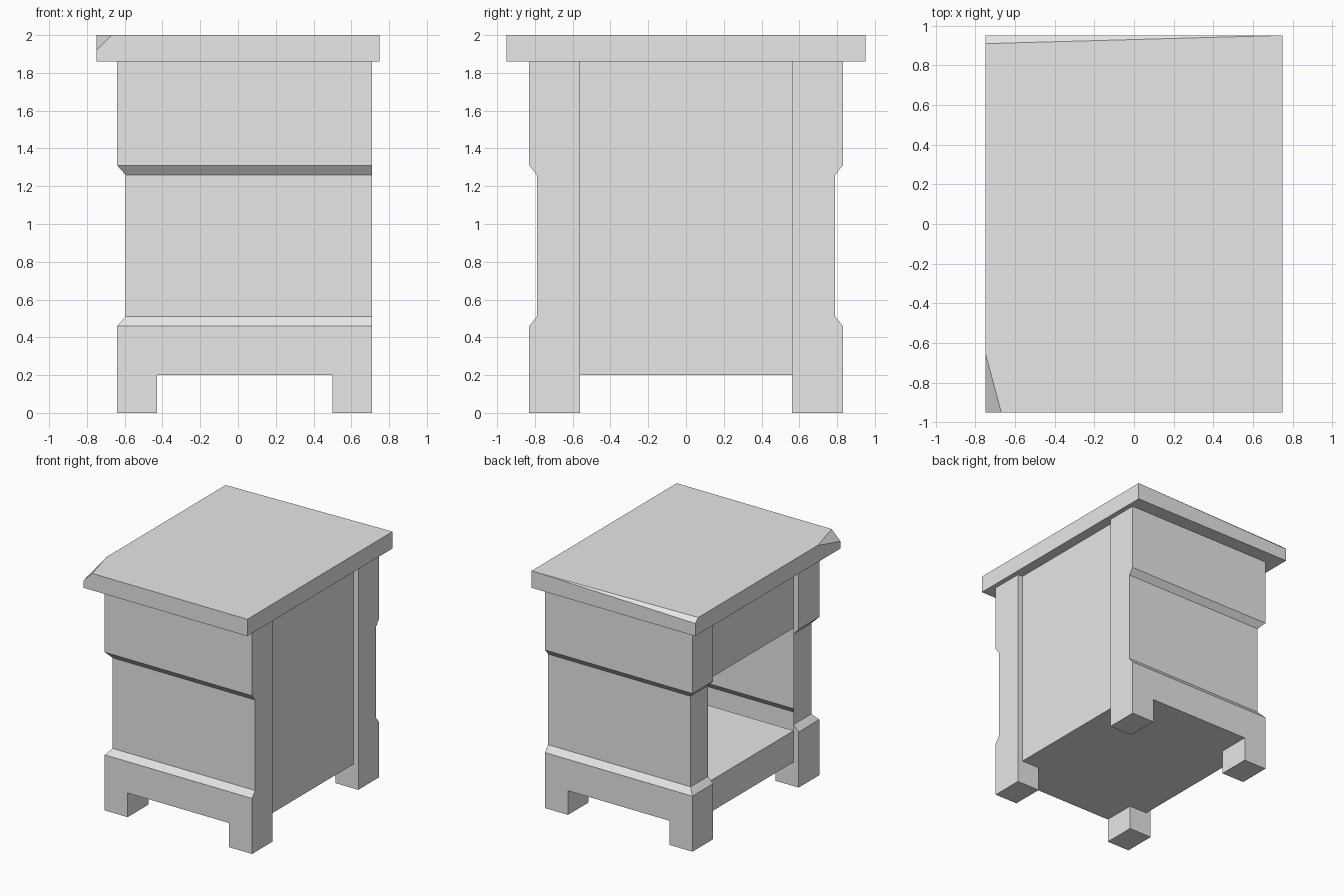
import bpy
import bmesh
from mathutils import Vector
from mathutils.geometry import normal

cube = bpy.data.objects.get("Cube")
if cube:
    bpy.data.objects.remove(cube)

# One plain material for the whole cabinet
GREY = (0.8, 0.8, 0.8, 1.0)
material = bpy.data.materials.new("light grey")
material.use_nodes = True
material.diffuse_color = GREY
material.node_tree.nodes["Principled BSDF"].inputs["Base Color"].default_value = GREY

# Shared sizes
LEFT, RIGHT = -0.64, 0.71          # outer faces of the posts
INNER_L, INNER_R = -0.595, 0.665   # recessed side panels
OUT, RECESS, INNER = 0.83, 0.79, 0.56   # depth of the end frames
FEET, SHELF, CEILING, TOP, FULL = 0.2, 0.46, 1.31, 1.86, 2.0
BEVEL = 0.05
LEG = 0.21


def finish(name, bm):
    mesh = bpy.data.meshes.new(name)
    bm.to_mesh(mesh)
    bm.free()
    mesh.materials.append(material)
    obj = bpy.data.objects.new(name, mesh)
    bpy.context.collection.objects.link(obj)
    return obj


def box(lo, hi):
    bm = bmesh.new()
    bmesh.ops.create_cube(bm, size=1)
    for v in bm.verts:
        v.co = [(a + b) / 2 + c * (b - a) for a, b, c in zip(lo, hi, v.co)]
    return bm


def panel(name, axis, pos, facing, us, vs):
    """Flat rectangle across one axis, facing along +axis or -axis."""
    bm = bmesh.new()
    corners = []
    for u, v in ((us[0], vs[0]), (us[1], vs[0]), (us[1], vs[1]), (us[0], vs[1])):
        co = [u, v]
        co.insert(axis, pos)
        corners.append(bm.verts.new(co))
    face = bm.faces.new(corners)
    face.normal_update()
    if face.normal[axis] * facing < 0:
        face.normal_flip()
    return finish(name, bm)


def end_frame(name, side):
    """Front or back board with its posts, following a recessed profile."""
    rings = []
    for z, x, y in ((FEET, LEFT, OUT), (SHELF, LEFT, OUT),
                    (SHELF + BEVEL, INNER_L, RECESS), (CEILING - BEVEL, INNER_L, RECESS),
                    (CEILING, LEFT, OUT), (TOP, LEFT, OUT)):
        outline = ((INNER_L, INNER), (x, INNER), (x, y),
                   (RIGHT, y), (RIGHT, INNER), (INNER_R, INNER))
        rings.append([(px, py * side, z) for px, py in outline])
    bm = bmesh.new()
    for low, high in zip(rings, rings[1:]):
        for i in range(len(low) - 1):
            quad = list(dict.fromkeys((low[i], low[i + 1], high[i + 1], high[i])))
            if len(quad) > 2:
                if side > 0:
                    quad.reverse()
                bm.faces.new([bm.verts.new(co) for co in quad])
    bmesh.ops.remove_doubles(bm, verts=bm.verts, dist=0.0001)
    return finish(name, bm)


# End frames, legs and the arch between each pair of legs
for label, side in (("front", -1), ("back", 1)):
    end_frame(label + "_frame", side)
    ys = sorted((INNER * side, OUT * side))
    for hand, x in (("right", LEFT), ("left", RIGHT - LEG)):
        leg = box((x, ys[0], 0), (x + LEG, ys[1], FEET))
        caps = [f for f in leg.faces if f.calc_center_median().z > FEET - 0.01]
        bmesh.ops.delete(leg, geom=caps, context="FACES")
        finish(f"{label}_{hand}_leg", leg)
    panel(label + "_arch", 2, FEET, -1, (LEFT + LEG, RIGHT - LEG), ys)

# Side panels and open shelf
depth, width = (-INNER, INNER), (INNER_L, INNER_R)
panel("closed_side", 0, INNER_R, 1, depth, (FEET, TOP))
panel("upper_side", 0, INNER_L, -1, depth, (CEILING, TOP))
panel("shelf_edge", 0, INNER_L, -1, depth, (FEET, SHELF))
panel("shelf", 2, SHELF, 1, width, depth)
panel("shelf_ceiling", 2, CEILING, -1, width, depth)
panel("underside", 2, FEET, -1, width, depth)

# Table top with a chipped front corner and a worn back edge
X, Y = 0.75, 0.95
top = box((-X, -Y, TOP), (X, Y, FULL))
chips = (((-0.67, -Y, FULL), (-X, -0.65, FULL), (-X, -Y, 1.92)),
         ((0.7, Y, FULL), (-X, 0.91, FULL), (-X, Y, 1.965)))
for points in chips:
    points = [Vector(p) for p in points]
    no = normal(points)
    if no.dot(points[0] - Vector((0, 0, TOP))) < 0:
        no.negate()
    bmesh.ops.bisect_plane(top, geom=top.verts[:] + top.edges[:] + top.faces[:],
                           plane_co=points[0], plane_no=no, clear_outer=True)
    bmesh.ops.holes_fill(top, edges=[e for e in top.edges if e.is_boundary])
bmesh.ops.recalc_face_normals(top, faces=top.faces)
finish("table_top", top)
